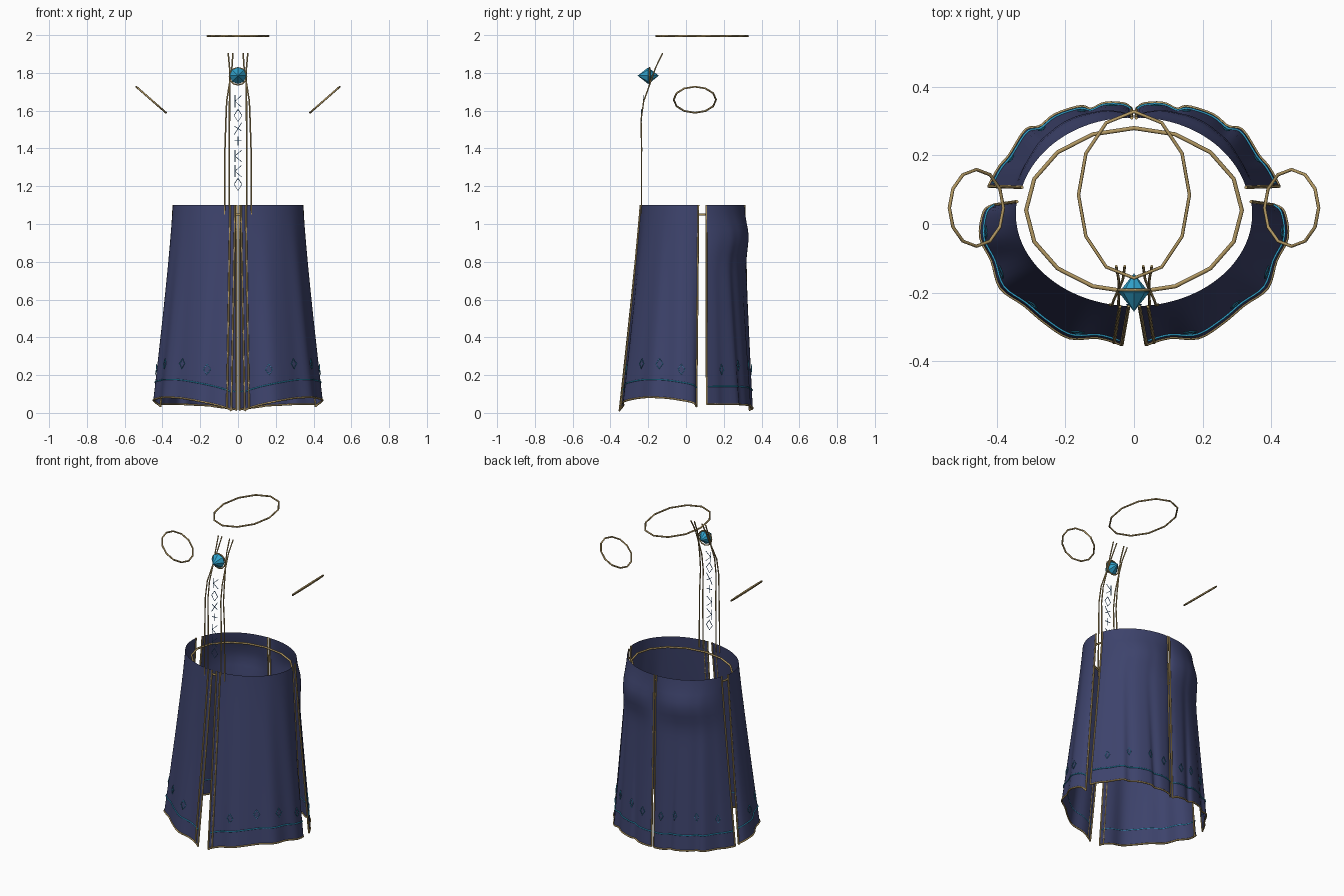
import bpy, math
from mathutils import Vector

if "Cube" in bpy.data.objects:
    bpy.data.objects.remove(bpy.data.objects["Cube"])


def material(name, rgb):
    m = bpy.data.materials.new(name)
    m.diffuse_color = (*rgb, 1)
    m.use_nodes = True
    m.node_tree.nodes["Principled BSDF"].inputs["Base Color"].default_value = m.diffuse_color
    return m


NAVY = material("navy cloth", (0.047, 0.056, 0.150))
GOLD = material("antique gold", (0.44, 0.31, 0.12))
CYAN = material("bright cyan", (0.03, 0.36, 0.60))
RUNE = material("rune blue", (0.06, 0.22, 0.50))


def mesh_object(name, verts, faces, mat, smooth=False):
    me = bpy.data.meshes.new(name)
    me.from_pydata(verts, [], faces)
    me.materials.append(mat)
    ob = bpy.data.objects.new(name, me)
    bpy.context.collection.objects.link(ob)
    if smooth:
        for p in me.polygons:
            p.use_smooth = True
    return ob


def tubes(name, paths, radius, mat, cyclic=False):
    """Thin cords along one or more point paths, joined as one mesh."""
    cu = bpy.data.curves.new(name, 'CURVE')
    cu.dimensions = '3D'
    cu.bevel_depth = radius
    cu.bevel_resolution = 1
    cu.use_fill_caps = True
    for path in paths:
        sp = cu.splines.new('POLY')
        sp.points.add(len(path) - 1)
        for p, co in zip(sp.points, path):
            p.co = (*co, 1)
        sp.use_cyclic_u = cyclic
    cu.materials.append(mat)
    ob = bpy.data.objects.new(name, cu)
    bpy.context.collection.objects.link(ob)
    bpy.ops.object.select_all(action='DESELECT')
    ob.select_set(True)
    bpy.context.view_layer.objects.active = ob
    bpy.ops.object.convert(target='MESH')
    return ob


def spline(pts, u):
    """Catmull-Rom point at u in 0..1."""
    n = len(pts) - 1
    t = min(max(u, 0), 1) * n
    i = min(int(t), n - 1)
    t -= i
    a, b, c, d = (Vector(pts[min(max(i + k, 0), n)]) for k in (-1, 0, 1, 2))
    return 0.5 * (2 * b + (c - a) * t + (2 * a - 5 * b + 4 * c - d) * t ** 2
                  + (3 * b - a - 3 * c + d) * t ** 3)


# Folded hem outlines, from front centre to side and from side to back centre
FRONT_HEM = [(.035, -.35), (.105, -.332), (.19, -.335), (.265, -.29), (.325, -.24),
             (.395, -.19), (.42, -.108), (.452, -.04), (.44, .035), (.41, .055)]
BACK_HEM = [(.425, .11), (.395, .165), (.365, .2), (.317, .275), (.275, .285), (.23, .32),
            (.157, .343), (.125, .335), (.085, .352), (.03, .35), (.008, .335)]
TOP = 1.10


def hem_z(back, u):
    if back:
        return 0.045 - 0.03 * u + 0.012 * math.sin(math.pi * u)
    return 0.012 + 0.02 * u + 0.06 * math.sin(math.pi * min(u, 1)) ** 0.8


def surface(back, u, z):
    """Point on the right-hand skirt panel at height z."""
    u = min(max(u, 0), 1)
    if back:
        a = math.radians(74) * (1 - u) + 0.02 * u
        top = Vector((.34 * math.sin(a), .03 + .28 * math.cos(a)))
    else:
        a = 0.045 + (math.radians(97.5) - 0.045) * u
        top = Vector((.345 * math.sin(a), .03 - .27 * math.cos(a)))
    low = spline(BACK_HEM if back else FRONT_HEM, u)
    t = max((TOP - z) / (TOP - 0.03), 0)
    p = top.lerp(low, t ** 1.08)
    if back:  # rounded fullness below the waist
        p.y += 0.034 * math.exp(-((z - .94) / .10) ** 2) * math.sin(math.pi * u) ** 0.6
    return Vector((p.x, p.y, z))


def lifted(back, u, z, off, s):
    """Surface point pushed outward by off, mirrored by s."""
    du = surface(back, u + .01, z) - surface(back, u - .01, z)
    dz = surface(back, u, z + .01) - surface(back, u, z - .01)
    p = surface(back, u, z) + du.cross(dz).normalized() * off
    return Vector((p.x * s, p.y, p.z))


NU, NV = 36, 24
for back in (False, True):
    for s in (1, -1):
        name = ("back" if back else "front") + ("_right" if s > 0 else "_left")

        def at(u, v, off=0):
            z = TOP + (hem_z(back, u) - TOP) * v
            return lifted(back, u, z, off, s)

        # Skirt panel
        verts = [at(i / NU, j / NV) for j in range(NV + 1) for i in range(NU + 1)]
        faces = []
        for j in range(NV):
            for i in range(NU):
                a = j * (NU + 1) + i
                f = (a + NU + 1, a + NU + 2, a + 1, a)
                faces.append(f if s > 0 else f[::-1])
        mesh_object(name + "_panel", verts, faces, NAVY, True)

        # Gold piping on the edges and hem
        steps = [j / NV for j in range(NV + 1)]
        edges = [[at(0, v) for v in steps], [at(1, v) for v in steps]]
        if not back:
            edges.append([at(.045, v, .003) for v in steps])
        tubes(name + "_edge_piping", edges, .005, GOLD)
        tubes(name + "_hem_piping", [[at(i / NU, 1) for i in range(NU + 1)]], .005, GOLD)

        # Cyan line above the hem
        line = [lifted(back, u, hem_z(back, u) + .095, .002, s)
                for u in (.02 + .96 * i / NU for i in range(NU + 1))]
        tubes(name + "_hem_line", [line], .0035, CYAN)

        # Small diamond outlines
        marks = ([(.18, .23), (.4, .25), (.62, .25), (.84, .23)] if back else
                 [(.2, .23), (.42, .26), (.61, .26), (.8, .23)])
        diamonds = [[lifted(back, u + a, z + b, .004, s)
                     for a, b in ((-.026, 0), (0, -.027), (.026, 0), (0, .027))]
                    for u, z in marks]
        tubes(name + "_diamonds", diamonds, .002, CYAN, True)


def ring(name, centre, ax, ay, n, radius):
    c, ax, ay = Vector(centre), Vector(ax), Vector(ay)
    pts = [c + ax * math.cos(2 * math.pi * i / n) + ay * math.sin(2 * math.pi * i / n)
           for i in range(n)]
    tubes(name, [pts], radius, GOLD, True)


# Gold rings: waist, neck crown and both cuffs
ring("waist_ring", (0, .04, 1.05), (.315, 0, 0), (0, .24, 0), 16, .006)
ring("head_ring", (0, .085, 1.995), (.162, 0, 0), (0, .243, 0), 12, .005)
for s, side in ((1, "right"), (-1, "left")):
    ring(side + "_cuff", (.46 * s, .047, 1.658), (.079 * s, 0, .069), (0, .112, 0), 12, .005)

# Paired cords rising up the chest to the collar
CORD = [(1.05, -.236, .071, .046), (1.2, -.236, .071, .046), (1.4, -.235, .069, .046),
        (1.55, -.238, .064, .045), (1.65, -.224, .06, .045), (1.75, -.188, .044, .043),
        (1.83, -.16, .045, .032), (1.905, -.123, .052, .027)]
for s, side in ((1, "right"), (-1, "left")):
    tubes(side + "_chest_cords",
          [[(s * c[k], c[1], c[0]) for c in CORD] for k in (2, 3)], .004, GOLD)

# Faceted gem with its gold setting
GY, GZ, GR = -.2, 1.785, .044
rim = [(GR * math.cos(math.pi * i / 4), GY, GZ + GR * math.sin(math.pi * i / 4))
       for i in range(8)]
gem = rim + [(0, GY - .056, GZ), (0, GY + .056, GZ)]
mesh_object("collar_gem", gem,
            [(i, (i + 1) % 8, 8) for i in range(8)] +
            [((i + 1) % 8, i, 9) for i in range(8)], CYAN)
ring("gem_setting", (0, -.193, GZ - .003), (.046, 0, 0), (0, 0, .046), 12, .004)

# Abstract strokes down the chest
DIAMOND = [[(0, .032), (.021, 0), (0, -.032), (-.021, 0), (0, .032)]]
BRANCH = [[(-.016, .032), (-.016, -.032)], [(.018, .03), (-.016, 0), (.018, -.03)]]
CROSS = [[(.02, .032), (-.02, -.032)], [(-.018, .012), (.018, -.012)]]
STAR = [[(0, .024), (0, -.024)], [(-.018, 0), (.018, 0)]]
strokes = []
for z, glyph in ((1.65, BRANCH), (1.575, DIAMOND), (1.505, CROSS), (1.44, STAR),
                 (1.36, BRANCH), (1.28, BRANCH), (1.21, DIAMOND)):
    y = -.236 if z < 1.6 else -.226
    strokes += [[(x, y, z + h) for x, h in path] for path in glyph]
tubes("chest_marks", strokes, .002, RUNE)
